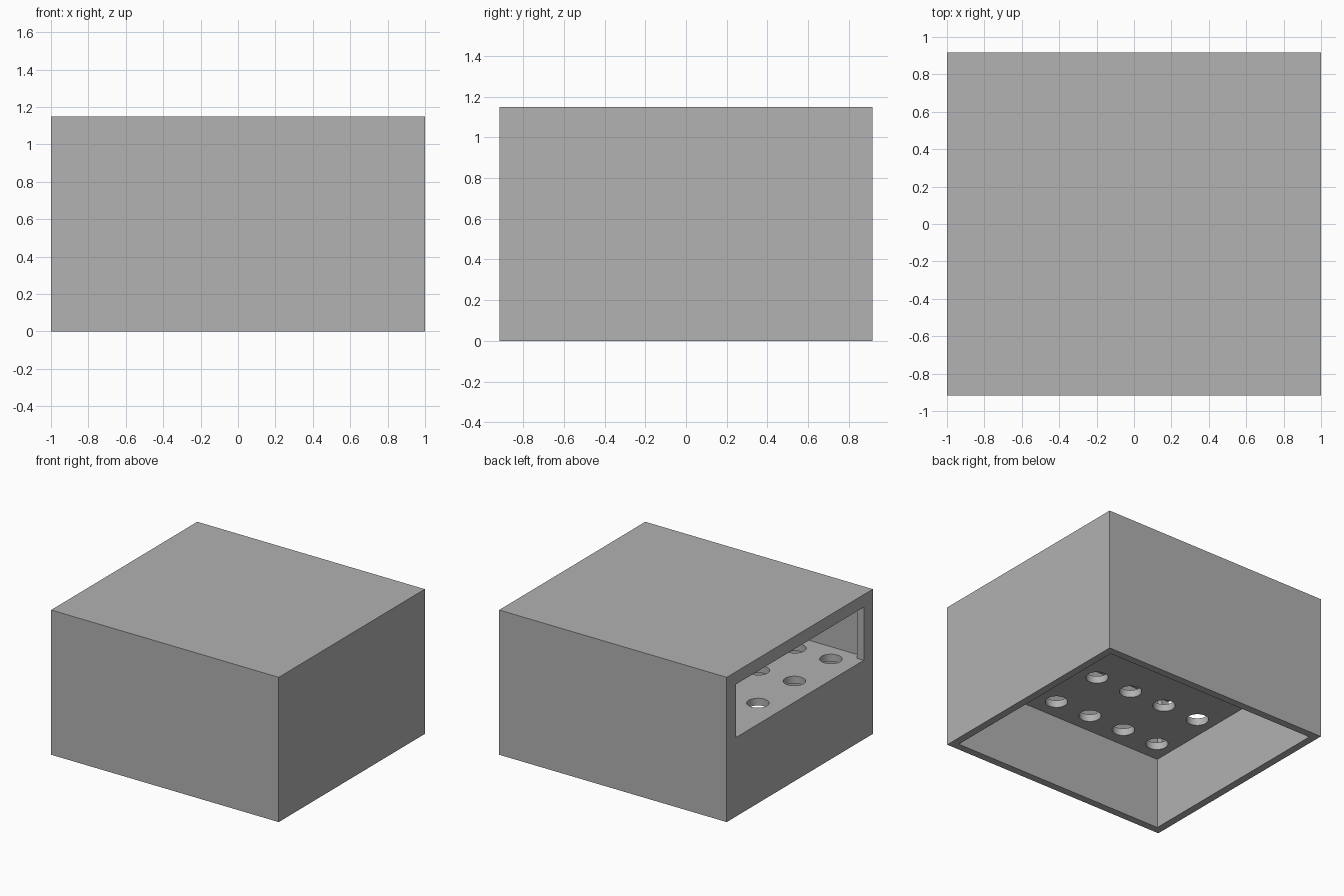
import bpy
import bmesh
import math
from mathutils import Matrix

cube = bpy.data.objects.get("Cube")
if cube:
    bpy.data.objects.remove(cube, do_unlink=True)

# Overall sizes
HX, HY, H = 1.0, 0.917, 1.15      # half width, half depth, height
WALL = 0.06
SHELF_Z = (0.57, 0.628)
HOLE_R = 0.081

# Single plain grey
grey = bpy.data.materials.new("plain_grey")
grey.use_nodes = True
color = (0.445, 0.445, 0.445, 1.0)
grey.diffuse_color = color
grey.node_tree.nodes["Principled BSDF"].inputs["Base Color"].default_value = color


def make_object(name, bm):
    mesh = bpy.data.meshes.new(name)
    bm.to_mesh(mesh)
    bm.free()
    obj = bpy.data.objects.new(name, mesh)
    mesh.materials.append(grey)
    bpy.context.collection.objects.link(obj)
    return obj


def box(name, lo, hi):
    bm = bmesh.new()
    size = [b - a for a, b in zip(lo, hi)]
    mid = [(a + b) / 2 for a, b in zip(lo, hi)]
    bmesh.ops.create_cube(bm, size=1.0, matrix=Matrix.Translation(mid) @ Matrix.Diagonal((*size, 1.0)))
    return make_object(name, bm)


def cut(target, cutter):
    """Subtract the cutter, then discard it."""
    mod = target.modifiers.new("cut", 'BOOLEAN')
    mod.operation = 'DIFFERENCE'
    mod.solver = 'EXACT'
    mod.object = cutter
    cutter.hide_render = True
    bpy.context.view_layer.objects.active = target
    bpy.ops.object.modifier_apply(modifier=mod.name)
    bpy.data.objects.remove(cutter, do_unlink=True)


# Housing: open underneath, with a wide window in one end wall
housing = box("housing", (-HX, -HY, 0), (HX, HY, H))
cut(housing, box("cavity_cutter", (-HX + WALL, -HY + WALL, -0.2), (HX - WALL, HY - WALL, H - WALL)))
cut(housing, box("window_cutter", (-HX - 0.2, -0.803, SHELF_Z[1]), (-HX + WALL + 0.1, 0.803, 1.05)))

# Shelf across the cavity, pierced by a 6 x 4 grid of round holes
shelf = box("shelf", (-HX + WALL, -HY + WALL, SHELF_Z[0]), (HX - WALL, HY - WALL, SHELF_Z[1]))
holes = bmesh.new()
for i in range(6):
    for j in range(4):
        place = Matrix.Translation(((i - 2.5) * 0.317, (j - 1.5) * 0.458, 0.6))
        bmesh.ops.create_cone(holes, cap_ends=True, segments=32, radius1=HOLE_R,
                              radius2=HOLE_R, depth=0.3, matrix=place)
cut(shelf, make_object("hole_cutter", holes))

# Smooth hole walls, sharp edges elsewhere
bpy.ops.object.select_all(action='DESELECT')
shelf.select_set(True)
bpy.context.view_layer.objects.active = shelf
bpy.ops.object.shade_smooth_by_angle(angle=math.radians(30))
